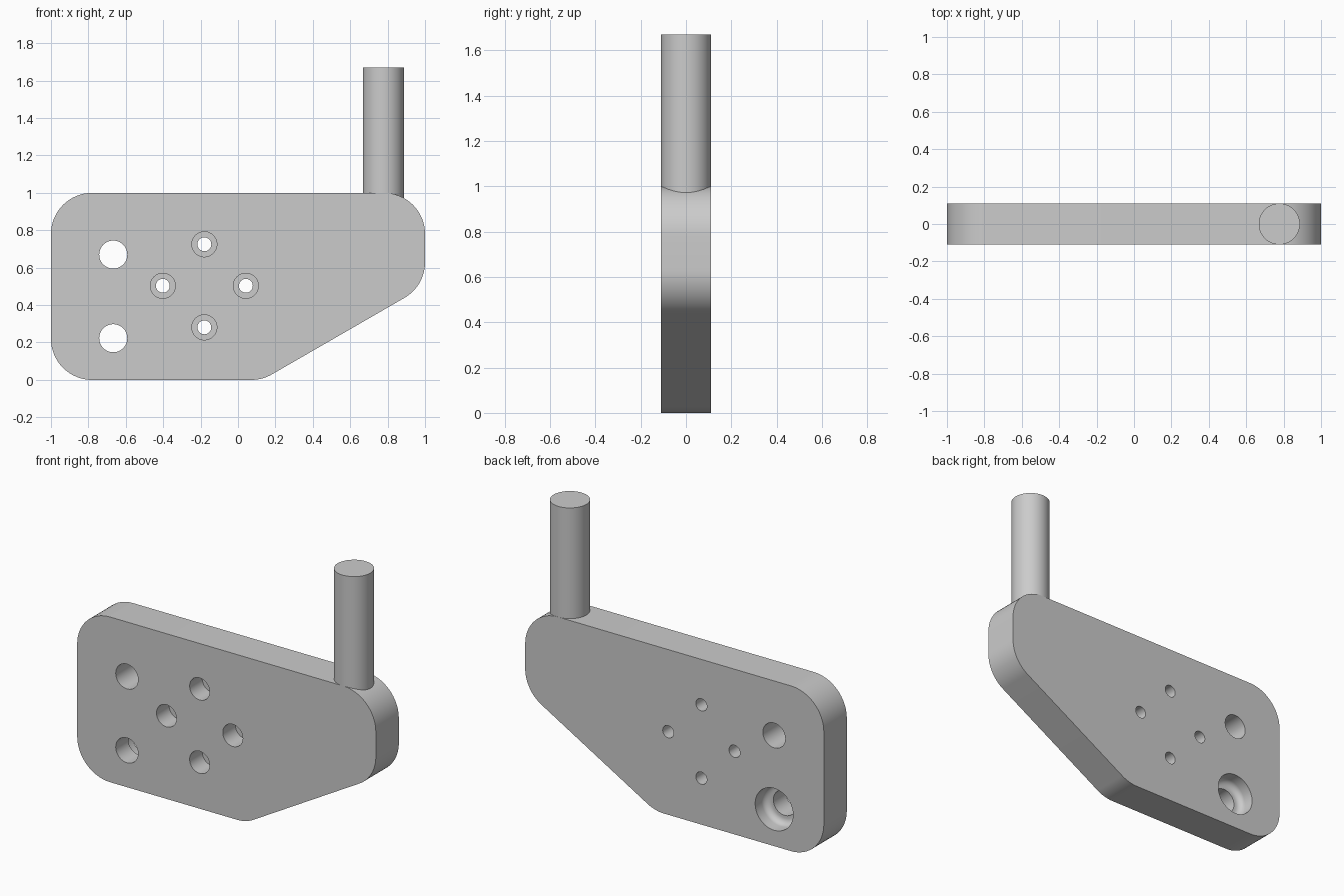
import bpy
import bmesh
from math import cos, sin, pi, radians
from mathutils import Vector

HALF = 0.11          # half of the plate thickness
CORNER = 0.22        # outline corner radius

cube = bpy.data.objects.get("Cube")
if cube:
    bpy.data.objects.remove(cube, do_unlink=True)

metal = bpy.data.materials.new("plain_grey")
metal.use_nodes = True
GREY = (0.6, 0.6, 0.6, 1)
metal.diffuse_color = GREY
metal.node_tree.nodes["Principled BSDF"].inputs["Base Color"].default_value = GREY


def make_object(name, bm):
    bmesh.ops.recalc_face_normals(bm, faces=bm.faces)
    mesh = bpy.data.meshes.new(name)
    bm.to_mesh(mesh)
    bm.free()
    mesh.materials.append(metal)
    obj = bpy.data.objects.new(name, mesh)
    bpy.context.collection.objects.link(obj)
    return obj


def select(obj):
    bpy.ops.object.select_all(action="DESELECT")
    obj.select_set(True)
    bpy.context.view_layer.objects.active = obj


def rounded_outline(corners, radius, steps=16):
    """Replace each corner of a convex polygon with a tangent arc."""
    points = []
    for i, corner in enumerate(corners):
        p = Vector(corner)
        a = (Vector(corners[i - 1]) - p).normalized()
        b = (Vector(corners[(i + 1) % len(corners)]) - p).normalized()
        half = a.angle(b) / 2
        centre = p + (a + b).normalized() * radius / sin(half)
        tangent = radius * cos(half) / sin(half)
        start, end = p + a * tangent - centre, p + b * tangent - centre
        sweep = pi - 2 * half
        for s in range(steps + 1):
            t = s / steps
            points.append(centre + (start * sin((1 - t) * sweep)
                                    + end * sin(t * sweep)) / sin(sweep))
    return points


def lathe(bm, x, z, profile, steps=48):
    """Turn (radius, y) points about an axis along y, with capped ends."""
    rings = []
    for r, y in profile:
        rings.append([bm.verts.new((x + r * cos(2 * pi * k / steps), y,
                                    z + r * sin(2 * pi * k / steps)))
                      for k in range(steps)])
    for lower, upper in zip(rings, rings[1:]):
        for k in range(steps):
            n = (k + 1) % steps
            bm.faces.new((lower[k], lower[n], upper[n], upper[k]))
    bm.faces.new(rings[0])
    bm.faces.new(rings[-1])


# Plate: rounded outline extruded through its thickness
bm = bmesh.new()
outline = rounded_outline([(-1, 0), (0.13, 0), (1, 0.502), (1, 1), (-1, 1)], CORNER)
face = bm.faces.new([bm.verts.new((p.x, -HALF, p.y)) for p in outline])
extruded = bmesh.ops.extrude_face_region(bm, geom=[face], use_keep_orig=True)
moved = [v for v in extruded["geom"] if isinstance(v, bmesh.types.BMVert)]
bmesh.ops.translate(bm, verts=moved, vec=(0, 2 * HALF, 0))
plate = make_object("plate", bm)

# Hole cutters: bolt holes sunk from the front, two larger holes at the side
OUT = HALF + 0.05
bm = bmesh.new()
for dx, dz in ((1, 0), (-1, 0), (0, 1), (0, -1)):
    lathe(bm, -0.18 + 0.222 * dx, 0.503 + 0.222 * dz,
          [(0.067, -OUT), (0.067, 0.01), (0.037, 0.01), (0.037, OUT)])
lathe(bm, -0.667, 0.67, [(0.075, -OUT), (0.075, OUT)])

# Lower side hole has a wide recess at the back with a rounded floor edge
wide, fillet, floor = 0.127, 0.038, 0.01
recess = [(0.075, -OUT), (0.075, floor)]
for s in range(9):
    a = radians(90) * s / 8
    recess.append((wide - fillet + fillet * sin(a), floor + fillet - fillet * cos(a)))
recess.append((wide, OUT))
lathe(bm, -0.667, 0.223, recess)
cutter = make_object("hole_cutters", bm)
cutter.hide_render = True

cut = plate.modifiers.new("holes", "BOOLEAN")
cut.operation = "DIFFERENCE"
cut.solver = "EXACT"
cut.object = cutter
select(plate)
bpy.ops.object.modifier_apply(modifier=cut.name)
bpy.data.objects.remove(cutter, do_unlink=True)

# Upright pin, seated a little into the plate's top edge
bottom, top = 0.93, 1.67
bm = bmesh.new()
bmesh.ops.create_cone(bm, cap_ends=True, segments=64, radius1=HALF, radius2=HALF,
                      depth=top - bottom)
bmesh.ops.translate(bm, verts=bm.verts, vec=(0.777, 0, (top + bottom) / 2))
pin = make_object("pin", bm)

for obj in (plate, pin):
    select(obj)
    bpy.ops.object.shade_smooth_by_angle(angle=radians(30))
